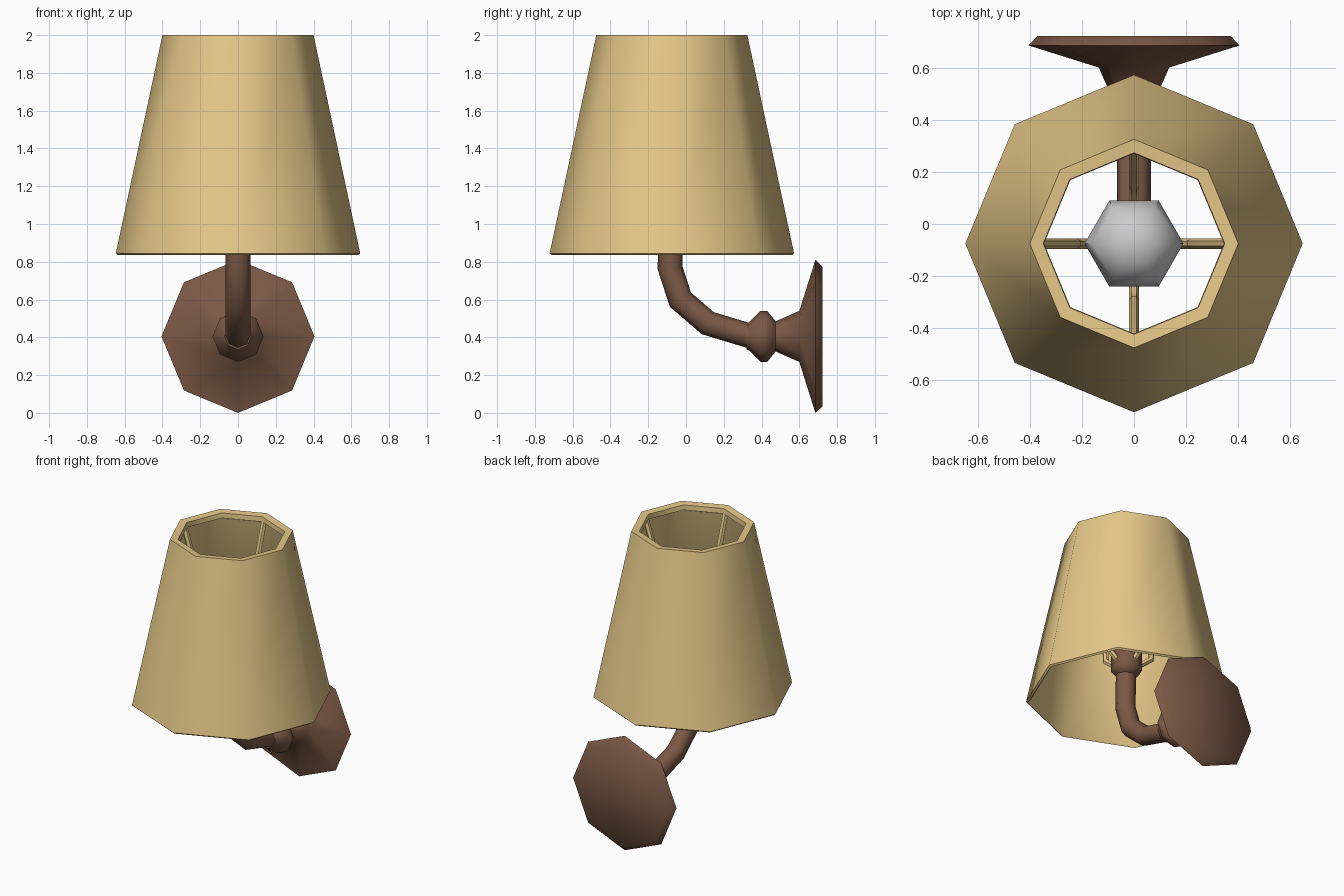
import bpy, bmesh
from math import cos, sin, pi, radians
from mathutils import Vector, Matrix

if "Cube" in bpy.data.objects:
    bpy.data.objects.remove(bpy.data.objects["Cube"])

SHADE_Y = -0.075   # axis of shade and bulb
PLATE_Z = 0.405    # axis of the wall mount


def material(name, color):
    m = bpy.data.materials.new(name)
    m.diffuse_color = (*color, 1)
    m.use_nodes = True
    m.node_tree.nodes["Principled BSDF"].inputs["Base Color"].default_value = m.diffuse_color
    return m


def finish(name, bm, mat=None, angle=50):
    bmesh.ops.remove_doubles(bm, verts=bm.verts, dist=1e-5)
    bmesh.ops.recalc_face_normals(bm, faces=bm.faces)
    me = bpy.data.meshes.new(name)
    bm.to_mesh(me)
    bm.free()
    ob = bpy.data.objects.new(name, me)
    bpy.context.collection.objects.link(ob)
    if mat:
        me.materials.append(mat)
    bpy.ops.object.select_all(action='DESELECT')
    bpy.context.view_layer.objects.active = ob
    ob.select_set(True)
    bpy.ops.object.shade_smooth_by_angle(angle=radians(angle))
    return ob


def skin(bm, rings, closed=False):
    """Bridge vertex rings; cap the ends, or join last to first."""
    n = len(rings[0])
    rows = [[bm.verts.new(p) for p in r] for r in rings]
    pairs = list(zip(rows, rows[1:]))
    if closed:
        pairs.append((rows[-1], rows[0]))
    else:
        bm.faces.new(rows[0])
        bm.faces.new(rows[-1])
    for a, b in pairs:
        for i in range(n):
            j = (i + 1) % n
            bm.faces.new((a[i], a[j], b[j], b[i]))


def lathe(name, profile, sides, matrix, mat=None, closed=False):
    bm = bmesh.new()
    rings = [[matrix @ Vector((r * cos(2 * pi * i / sides), r * sin(2 * pi * i / sides), h))
              for i in range(sides)] for r, h in profile]
    skin(bm, rings, closed)
    return finish(name, bm, mat)


def tube(name, path, radius, sides, matrix, mat):
    """Sweep a mitred round section along a path in the YZ plane."""
    pts = [Vector((0, y, z)) for y, z in path]
    dirs = [(b - a).normalized() for a, b in zip(pts, pts[1:])]
    rings = []
    for k, p in enumerate(pts):
        d0, d1 = dirs[max(k - 1, 0)], dirs[min(k, len(dirs) - 1)]
        t = (d0 + d1).normalized()
        n = Vector((0, -t.z, t.y)) / t.dot(d1)
        rings.append([matrix @ (p + radius * (cos(2 * pi * i / sides) * Vector((1, 0, 0))
                                              + sin(2 * pi * i / sides) * n))
                      for i in range(sides)])
    bm = bmesh.new()
    skin(bm, rings)
    return finish(name, bm, mat)


fabric = material("shade_fabric", (0.79, 0.58, 0.25))
bronze = material("bronze", (0.20, 0.10, 0.06))
upright = Matrix.Translation((0, SHADE_Y, 0))
sideways = Matrix.Translation((0, 0, PLATE_Z)) @ Matrix.Rotation(-pi / 2, 4, 'X')

# Hollow octagonal shade with a thicker top rim
lathe("lamp_shade", [(0.635, 0.835), (0.647, 0.845), (0.40, 2.0), (0.348, 1.995),
                     (0.345, 1.96), (0.388, 1.94), (0.625, 0.845)],
      8, upright, fabric, closed=True)

# Wall plate, neck and turned knuckle
lathe("wall_mount", [(0.07, 0.32), (0.075, 0.335), (0.135, 0.395), (0.135, 0.43), (0.08, 0.475),
                     (0.135, 0.60), (0.405, 0.685), (0.37, 0.722)],
      8, sideways, bronze)

# Curved arm rising into the shade
tube("arm", [(0.38, 0.40), (0.33, 0.41), (0.115, 0.475), (-0.03, 0.60),
             (-0.085, 0.77), (-0.08, 1.05)],
     0.065, 8, Matrix.Identity(4), bronze)

# Socket and bulb
lathe("bulb_socket", [(0.06, 1.0), (0.10, 1.04), (0.10, 1.2)], 8, upright, bronze)
lathe("bulb", [(0.08, 1.18), (0.16, 1.29), (0.19, 1.41), (0.16, 1.53), (0.08, 1.60)], 6, upright)

# Four spokes carrying the shade
for k in range(4):
    tube(f"shade_spoke_{k + 1}", [(0.37, 1.965), (0.22, 1.50), (0.205, 1.2), (0.06, 1.08)],
         0.02, 6, upright @ Matrix.Rotation(k * pi / 2, 4, 'Z'), fabric)
